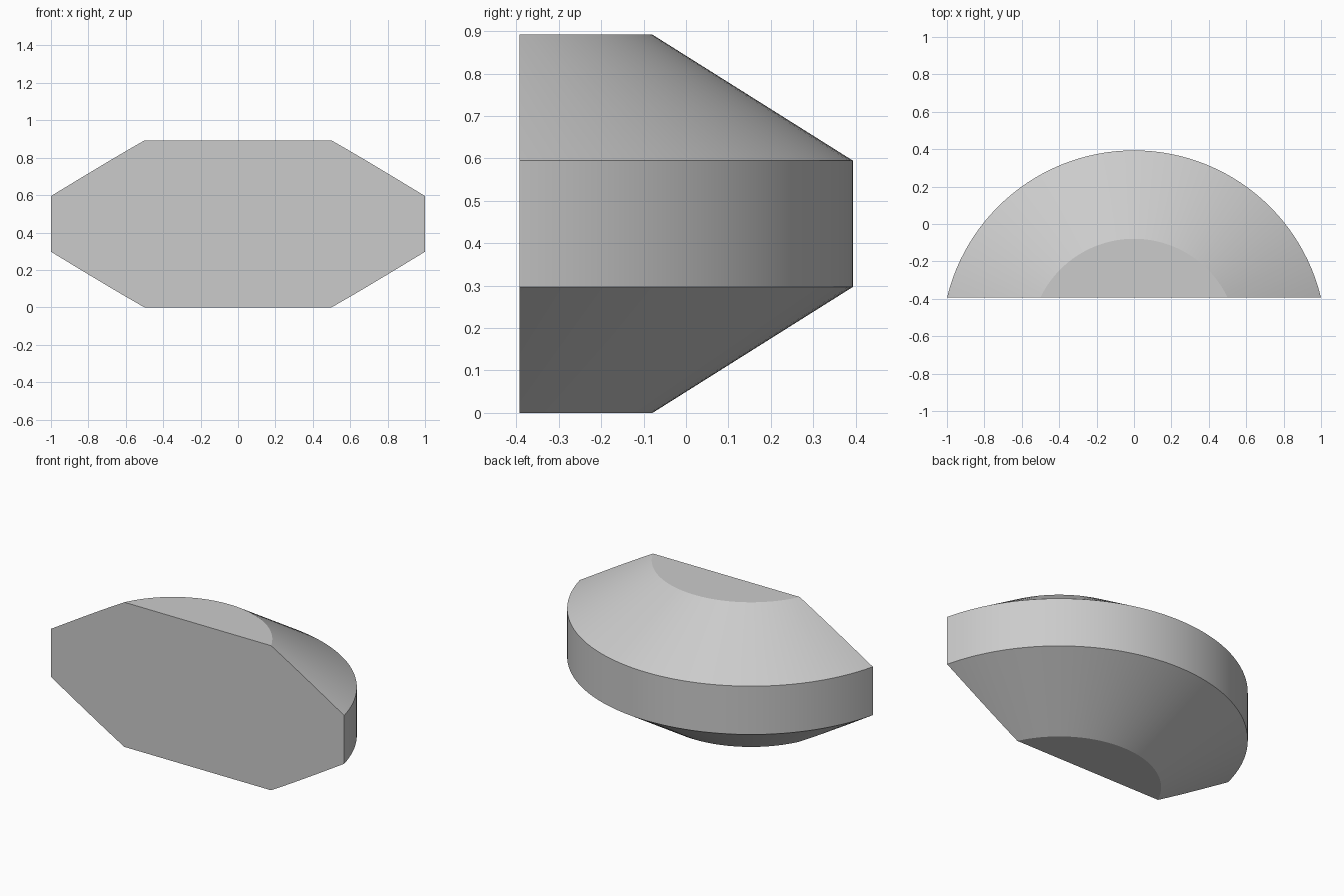
import bpy, bmesh, math
from mathutils import Vector

cube = bpy.data.objects.get("Cube")
if cube:
    bpy.data.objects.remove(cube, do_unlink=True)

# Plain grey material
grey = bpy.data.materials.new("light_grey")
grey.use_nodes = True
colour = (0.6, 0.6, 0.6, 1)
grey.diffuse_color = colour
grey.node_tree.nodes["Principled BSDF"].inputs["Base Color"].default_value = colour

FRONT_Y = -0.393
AXIS_Y = -0.635
PROFILE = [(0, 0), (0.556, 0), (1.0285, 0.297), (1.0285, 0.595), (0.556, 0.892), (0, 0.892)]

# Revolve the bevelled drum profile around its vertical axis
bm = bmesh.new()
verts = [bm.verts.new((r, AXIS_Y, z)) for r, z in PROFILE]
edges = [bm.edges.new(pair) for pair in zip(verts, verts[1:])]
bmesh.ops.spin(bm, geom=verts + edges, cent=(0, AXIS_Y, 0), axis=(0, 0, 1),
               angle=math.tau, steps=128)
bmesh.ops.remove_doubles(bm, verts=bm.verts, dist=0.0001)

# Slice off the front and close it with a flat face
cut = bmesh.ops.bisect_plane(bm, geom=bm.verts[:] + bm.edges[:] + bm.faces[:],
                             plane_co=Vector((0, FRONT_Y, 0)), plane_no=Vector((0, -1, 0)),
                             clear_outer=True)
rim = [e for e in cut["geom_cut"] if isinstance(e, bmesh.types.BMEdge)]
bmesh.ops.contextual_create(bm, geom=rim)

# Merge the flat top and bottom into single faces
flat = [e for e in bm.edges if len(e.link_faces) == 2
        and all(abs(f.normal.z) > 0.999 for f in e.link_faces)]
bmesh.ops.dissolve_edges(bm, edges=flat, use_verts=False)
bmesh.ops.recalc_face_normals(bm, faces=bm.faces)

mesh = bpy.data.meshes.new("bevelled_half_drum")
bm.to_mesh(mesh)
bm.free()
mesh.materials.append(grey)
drum = bpy.data.objects.new("bevelled_half_drum", mesh)
bpy.context.collection.objects.link(drum)

# Smooth the curved sides, keep the rims crisp
bpy.ops.object.select_all(action="DESELECT")
drum.select_set(True)
bpy.context.view_layer.objects.active = drum
bpy.ops.object.shade_smooth_by_angle(angle=math.radians(20))
